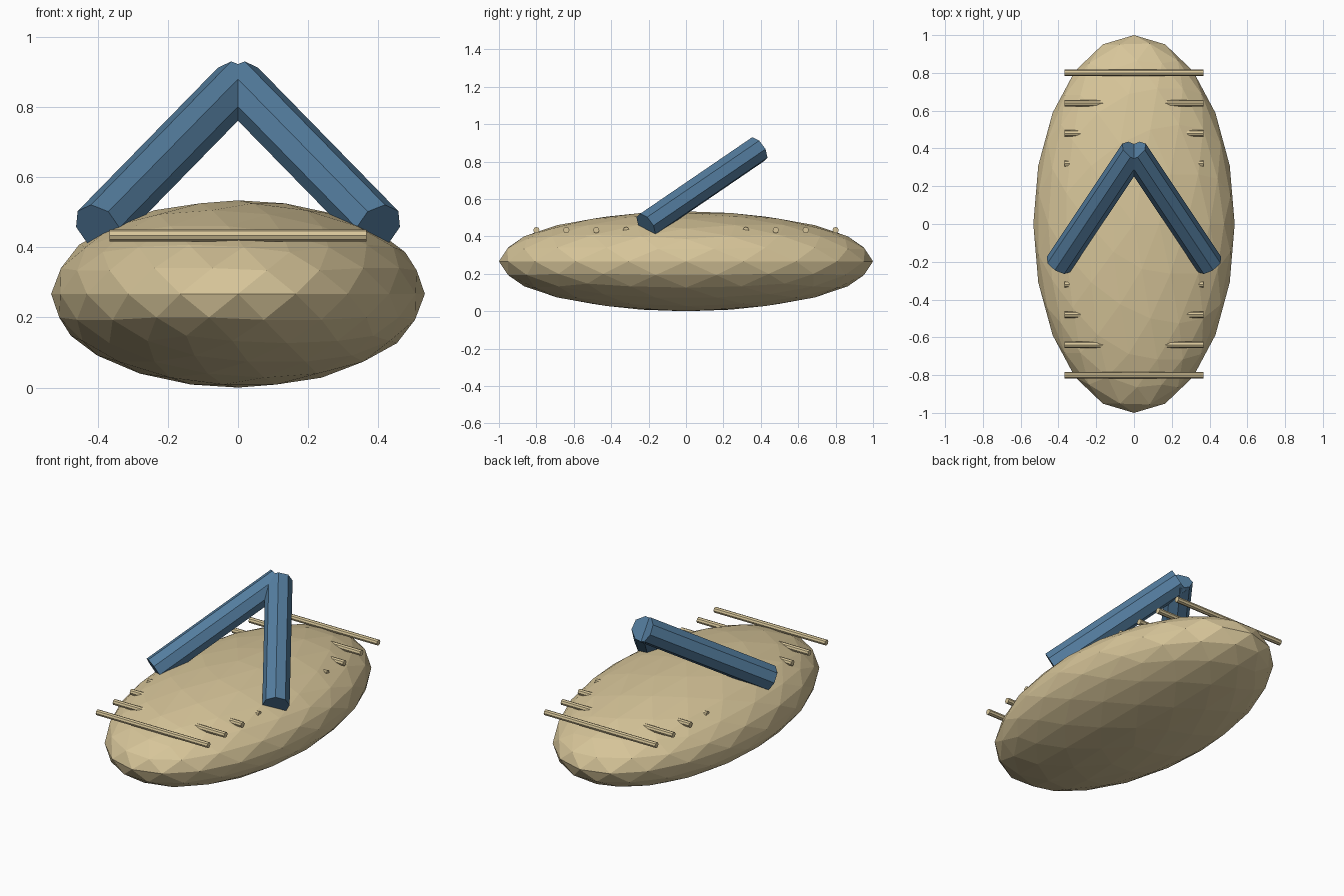
import bpy, bmesh, math
from mathutils import Vector

if "Cube" in bpy.data.objects:
    bpy.data.objects.remove(bpy.data.objects["Cube"])


def material(name, rgb):
    m = bpy.data.materials.new(name)
    m.diffuse_color = (*rgb, 1.0)
    m.use_nodes = True
    m.node_tree.nodes["Principled BSDF"].inputs["Base Color"].default_value = m.diffuse_color
    return m


TAN = material("tan", (0.68, 0.56, 0.32))
BLUE = material("blue", (0.088, 0.205, 0.345))


def finish(name, bm, mat):
    bmesh.ops.recalc_face_normals(bm, faces=bm.faces)
    mesh = bpy.data.meshes.new(name)
    bm.to_mesh(mesh)
    bm.free()
    mesh.materials.append(mat)
    ob = bpy.data.objects.new(name, mesh)
    bpy.context.collection.objects.link(ob)
    return ob


def prism(name, start, end, radius, sides, u, phase, mat):
    """Capped straight bar with its first corner turned by phase from u."""
    a, b = Vector(start), Vector(end)
    d = (b - a).normalized()
    u = Vector(u)
    u = (u - d * u.dot(d)).normalized()
    v = d.cross(u)
    bm = bmesh.new()
    rings = []
    for c in (a, b):
        angles = [phase + math.tau * i / sides for i in range(sides)]
        rings.append([bm.verts.new(c + radius * (math.cos(t) * u + math.sin(t) * v))
                      for t in angles])
    for i in range(sides):
        j = (i + 1) % sides
        bm.faces.new((rings[0][i], rings[0][j], rings[1][j], rings[1][i]))
    for ring in rings:
        bm.faces.new(ring)
    return finish(name, bm, mat)


# Faceted oval base
bm = bmesh.new()
bmesh.ops.create_icosphere(bm, subdivisions=3, radius=1.0)
bmesh.ops.scale(bm, vec=(0.533, 1.0, 0.267), verts=bm.verts)
bmesh.ops.translate(bm, vec=(0, 0, 0.267), verts=bm.verts)
finish("oval_base", bm, TAN)

# Thin cross rods running through the base
for side, label in ((-1, "front"), (1, "back")):
    for i in range(4):
        y = side * (0.32 + 0.16 * i)
        prism(f"{label}_rod_{i + 1}", (-0.367, y, 0.434), (0.367, y, 0.434),
              0.0168, 8, (0, 0, 1), 0.0, TAN)

# Two eight-sided strap bars meeting in a V
strap = prism("strap_bars", (-0.4, -0.214, 0.457), (0, 0.385, 0.866),
              0.074, 8, (-1, 0, 1), math.radians(-8), BLUE)
mirror = strap.modifiers.new("mirror", 'MIRROR')
mirror.use_axis = (True, False, False)
mirror.use_mirror_merge = False
